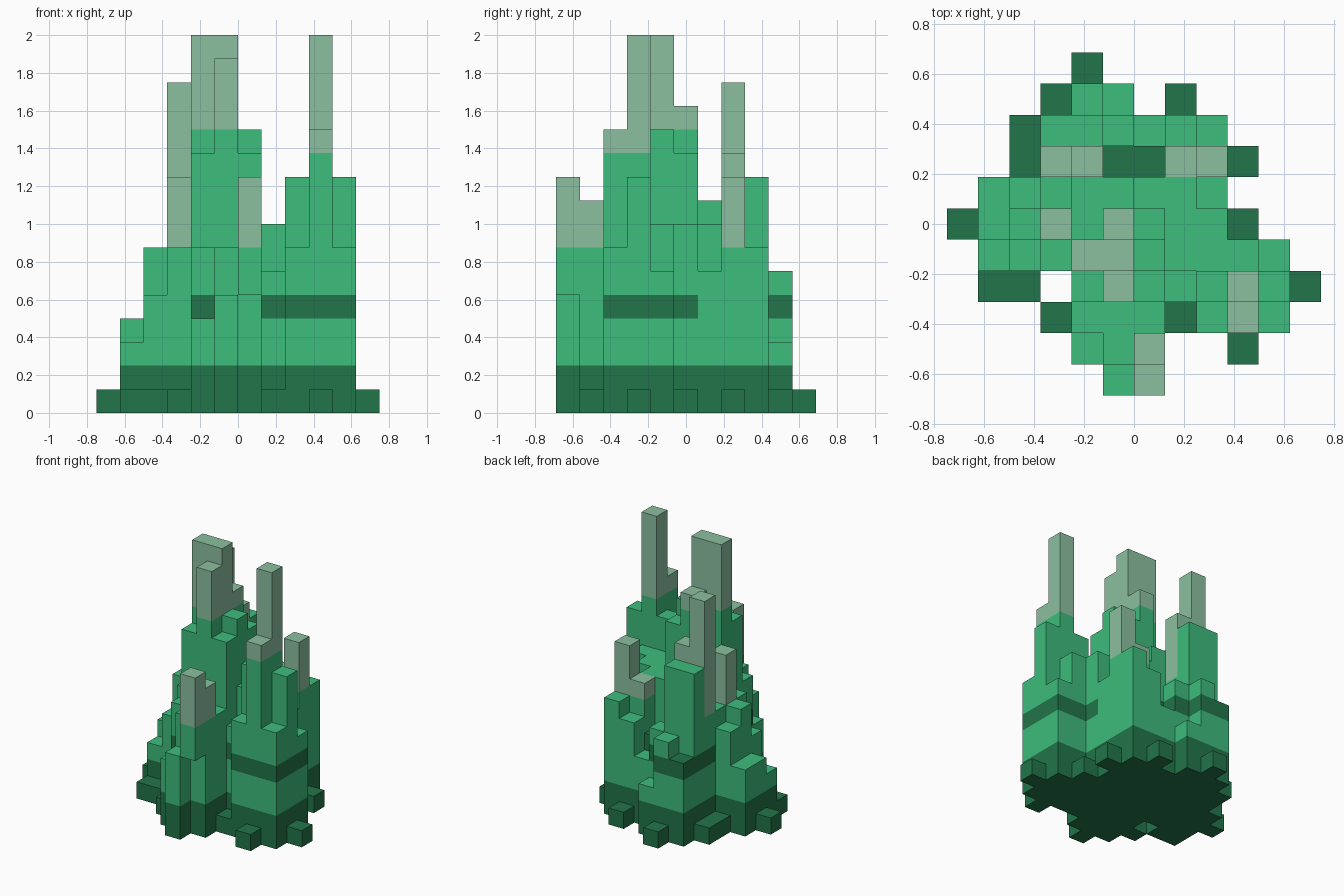
import bpy
import bmesh

if "Cube" in bpy.data.objects:
    bpy.data.objects.remove(bpy.data.objects["Cube"], do_unlink=True)

U = 0.125  # edge of one cube
X0, Y0 = -0.75, -0.6875

# Column heights in cubes (base 17), one row per step from front to back
HEIGHTS = [
    "000005a00000",
    "000047900100",
    "000177717c70",
    "0110bfb6aga1",
    "0357ggc88860",
    "147a9db88100",
    "046799886000",
    "001eb558a100",
    "001aa6467000",
    "000563010000",
    "000010000000",
]
# Columns that overhang: first filled level
OVERHANG = {(6, 0): 5}
# Columns that end in a pale spire: first pale level
SPIRES = {}
for start, cells in (
    (7, [(6, 0), (6, 1), (3, 5), (3, 7), (4, 7), (7, 7), (8, 7)]),
    (11, [(9, 2), (9, 3)]),
    (12, [(5, 3), (4, 4), (5, 4), (5, 5)]),
):
    for cell in cells:
        SPIRES[cell] = start


def has_band(i, j):
    """Columns ringed by the dark stripe."""
    return (i >= 7 and j <= 5) or (3 <= i <= 6 and j >= 7) or (i == 4 and j in (2, 3))


def part_of(i, j, k):
    if k < 2:
        return "base"
    if k >= SPIRES.get((i, j), 99):
        return "spires"
    if k == 4 and has_band(i, j):
        return "dark_bands"
    return "towers"


def make_material(name, rgb):
    mat = bpy.data.materials.new(name)
    mat.use_nodes = True
    color = (*rgb, 1.0)
    mat.diffuse_color = color
    bsdf = next(n for n in mat.node_tree.nodes if n.type == 'BSDF_PRINCIPLED')
    bsdf.inputs["Base Color"].default_value = color
    bsdf.inputs["Roughness"].default_value = 0.9
    return mat


dark = make_material("dark green", (0.016, 0.178, 0.069))
green = make_material("bright green", (0.047, 0.508, 0.202))
pale = make_material("pale green", (0.262, 0.527, 0.352))

# Fill the cubes
cubes = {}
for j, row in enumerate(HEIGHTS):
    for i, char in enumerate(row):
        for k in range(OVERHANG.get((i, j), 0), int(char, 17)):
            cubes[(i, j, k)] = part_of(i, j, k)


def face_corners(cell, axis, side):
    """Four corners of one cube side, wound outwards."""
    a, b = (axis + 1) % 3, (axis + 2) % 3
    loop = [(0, 0), (1, 0), (1, 1), (0, 1)]
    if side < 0:
        loop.reverse()
    for da, db in loop:
        p = list(cell)
        p[axis] += side > 0
        p[a] += da
        p[b] += db
        yield tuple(p)


def build_part(name, mat):
    """Skin of all exposed cube sides of a part, with flat areas merged."""
    bm = bmesh.new()
    verts = {}
    for cell, part in cubes.items():
        if part != name:
            continue
        for axis in range(3):
            for side in (-1, 1):
                near = list(cell)
                near[axis] += side
                if tuple(near) in cubes:
                    continue
                quad = []
                for p in face_corners(cell, axis, side):
                    if p not in verts:
                        verts[p] = bm.verts.new(
                            (X0 + p[0] * U, Y0 + p[1] * U, p[2] * U))
                    quad.append(verts[p])
                bm.faces.new(quad)
    bmesh.ops.dissolve_limit(bm, angle_limit=0.01, verts=bm.verts[:], edges=bm.edges[:])
    mesh = bpy.data.meshes.new(name)
    bm.to_mesh(mesh)
    bm.free()
    mesh.materials.append(mat)
    obj = bpy.data.objects.new(name, mesh)
    bpy.context.collection.objects.link(obj)


build_part("base", dark)
build_part("towers", green)
build_part("dark_bands", dark)
build_part("spires", pale)
